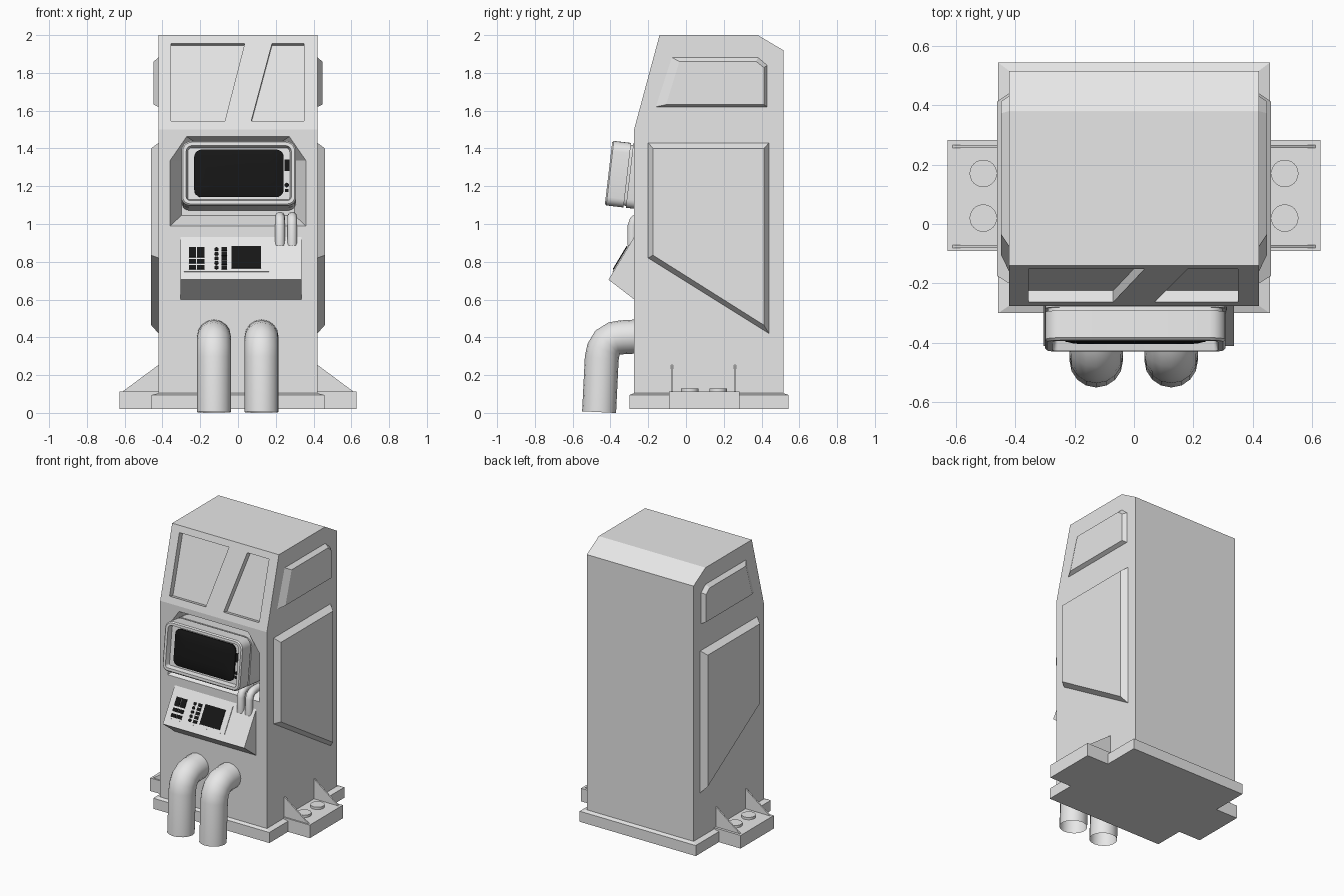
import bpy, bmesh, math
from mathutils import Vector, Matrix

cube = bpy.data.objects.get("Cube")
if cube:
    bpy.data.objects.remove(cube, do_unlink=True)


def material(name, value):
    m = bpy.data.materials.new(name)
    m.use_nodes = True
    color = (value, value, value, 1)
    m.diffuse_color = color
    m.node_tree.nodes["Principled BSDF"].inputs["Base Color"].default_value = color
    return m


GREY = material("light_grey", 0.8)
BLACK = material("black", 0.008)


def loft(name, rings, mat=GREY, matrix=Matrix()):
    """Skin matching rings of points and cap both ends."""
    bm = bmesh.new()
    loops = [[bm.verts.new(matrix @ Vector(p)) for p in r] for r in rings]
    n = len(loops[0])
    for a, b in zip(loops, loops[1:]):
        for i in range(n):
            j = (i + 1) % n
            bm.faces.new((a[i], a[j], b[j], b[i]))
    bm.faces.new(loops[0])
    bm.faces.new(loops[-1])
    bmesh.ops.recalc_face_normals(bm, faces=bm.faces)
    me = bpy.data.meshes.new(name)
    bm.to_mesh(me)
    bm.free()
    me.materials.append(mat)
    ob = bpy.data.objects.new(name, me)
    bpy.context.collection.objects.link(ob)
    return ob


def along_x(pts, x):
    return [(x, y, z) for y, z in pts]


def along_y(pts, y):
    return [(x, y, z) for x, z in pts]


def rect(x0, x1, z0, z1):
    return [(x0, z0), (x1, z0), (x1, z1), (x0, z1)]


def rounded(x0, x1, z0, z1, top, bottom, steps=5):
    """Rounded rectangle with separate top and bottom corner radii."""
    pts = []
    corners = ((x1, z1, top, -1, -1), (x0, z1, top, 1, -1),
               (x0, z0, bottom, 1, 1), (x1, z0, bottom, -1, 1))
    for k, (x, z, r, sx, sz) in enumerate(corners):
        for i in range(steps + 1):
            a = (k + i / steps) * math.pi / 2
            pts.append((x + sx * r + r * math.cos(a), z + sz * r + r * math.sin(a)))
    return pts


def disc(x, z, r, n=12):
    return [(x + r * math.cos(i * math.tau / n), z + r * math.sin(i * math.tau / n))
            for i in range(n)]


def activate(ob):
    bpy.ops.object.select_all(action="DESELECT")
    ob.select_set(True)
    bpy.context.view_layer.objects.active = ob


def cut(target, cutter):
    mod = target.modifiers.new("cut", "BOOLEAN")
    mod.operation, mod.solver, mod.object = "DIFFERENCE", "EXACT", cutter
    activate(target)
    bpy.ops.object.modifier_apply(modifier=mod.name)
    bpy.data.objects.remove(cutter, do_unlink=True)


def pipe(name, x, path, radius):
    cu = bpy.data.curves.new(name, "CURVE")
    cu.dimensions = "3D"
    cu.bevel_depth, cu.bevel_resolution = radius, 6
    sp = cu.splines.new("POLY")
    sp.points.add(len(path) - 1)
    for p, (y, z) in zip(sp.points, path):
        p.co = (x, y, z, 1)
    cu.materials.append(GREY)
    ob = bpy.data.objects.new(name, cu)
    bpy.context.collection.objects.link(ob)
    activate(ob)
    bpy.ops.object.convert(target="MESH")
    bpy.ops.object.shade_smooth_by_angle(angle=math.radians(40))


# Cabinet body
profile = [(-0.275, 0.06), (-0.275, 1.5), (-0.14, 2), (0.38, 2), (0.515, 1.92), (0.515, 0.06)]
body = loft("body", [along_x(profile, -0.42), along_x(profile, 0.42)])

# Recessed upper front panels, sunk square to the sloping face
normal = Vector((0, -0.5, 0.135)).normalized()
for pts in ([(-0.355, 1.545), (-0.07, 1.545), (0.035, 1.955), (-0.355, 1.955)],
            [(0.07, 1.545), (0.35, 1.545), (0.35, 1.955), (0.18, 1.955)]):
    face = [Vector((x, -0.275 + 0.27 * (z - 1.5), z)) for x, z in pts]
    cut(body, loft("panel_cutter", [[p + normal * d for p in face] for d in (0.03, -0.04)]))

# Tapered alcove behind the monitor
def alcove(w, z0, z1, c, d):
    return [(-w, z0), (w, z0), (w, z1 - d), (w - c, z1), (c - w, z1), (-w, z1 - d)]


cut(body, loft("alcove_cutter", [along_y(alcove(0.365, 0.985, 1.465, 0.09, 0.13), -0.283),
                                 along_y(alcove(0.3, 1.045, 1.435, 0.07, 0.1), -0.175)]))

# Base plinth with a slight sloped top
def slab(w, y0, y1, z):
    return [(-w, y0, z), (w, y0, z), (w, y1, z), (-w, y1, z)]


loft("plinth", [slab(0.457, -0.3, 0.543, 0.02), slab(0.457, -0.3, 0.543, 0.095),
                slab(0.42, -0.275, 0.515, 0.104)])

# Raised side panels and bolted feet, mirrored
upper = [(-0.16, 1.62), (-0.075, 1.882), (0.38, 1.882), (0.43, 1.84), (0.43, 1.62)]
upper_in = [(-0.105, 1.632), (-0.035, 1.86), (0.372, 1.86), (0.412, 1.828), (0.412, 1.632)]
lower = [(-0.2, 0.82), (-0.2, 1.43), (0.44, 1.43), (0.44, 0.42)]
lower_in = [(-0.175, 0.835), (-0.175, 1.4), (0.412, 1.4), (0.412, 0.465)]
for side, s in (("left", 1), ("right", -1)):
    loft(side + "_upper_panel", [along_x(upper, s * 0.41), along_x(upper, s * 0.42),
                                 along_x(upper_in, s * 0.447)])
    loft(side + "_lower_panel", [along_x(lower, s * 0.41), along_x(lower, s * 0.42),
                                 along_x(lower_in, s * 0.46)])
    foot = rect(s * 0.4, s * 0.628, 0.02, 0.113)
    loft(side + "_foot", [along_y(foot, -0.09), along_y(foot, 0.283)])
    gusset = [(s * 0.41, 0.11), (s * 0.615, 0.11), (s * 0.41, 0.262)]
    for y in (-0.08, 0.255):
        loft(side + "_gusset", [along_y(gusset, y), along_y(gusset, y + 0.01)])
    for y in (0.02, 0.17):
        ring = disc(s * 0.507, y, 0.046, 24)
        bolt = loft(side + "_bolt", [[(a, b, z) for a, b in ring] for z in (0.1, 0.13)])
        activate(bolt)
        bpy.ops.object.shade_smooth_by_angle(angle=math.radians(30))

# Monitor housing, tilted back, with a seam and a recessed face
tilt = Matrix.Translation((0, -0.41, 1.27)) @ Matrix.Rotation(math.radians(-6.7), 4, "X")


def shell(inset, y):
    return along_y(rounded(-0.3 + inset, 0.308 - inset, -0.172 + inset, 0.172 - inset,
                           0.055 - inset, 0.045 - inset), y)


housing = loft("monitor_housing", [shell(0, 0.24), shell(0, 0.112), shell(0.01, 0.112),
                                   shell(0.01, 0.1), shell(0, 0.1), shell(0, 0.008),
                                   shell(0.008, 0), shell(0.026, 0), shell(0.034, 0.035)],
               matrix=tilt)
screen = loft("monitor_screen",
              [along_y(rounded(-0.232 + i, 0.242 - i, -0.125 + i, 0.128 - i, 0.04, 0.04), y)
               for i, y in ((0, 0.036), (0, 0.026), (0.02, 0.019), (0.07, 0.014))],
              BLACK, tilt)
for ob in (housing, screen):
    activate(ob)
    bpy.ops.object.shade_smooth_by_angle(angle=math.radians(30))


def plate(name, pts, matrix, back, front, mat=BLACK):
    loft(name, [along_y(pts, back), along_y(pts, front)], mat, matrix)


plate("monitor_vent", rect(0.245, 0.272, 0.015, 0.075), tilt, 0.036, 0.028)
plate("monitor_knob", disc(0.258, -0.06, 0.012), tilt, 0.036, 0.028)
plate("monitor_key", rect(0.248, 0.268, -0.098, -0.082), tilt, 0.036, 0.028)

# Wedge console
wedge = [(-0.26, 0.955), (-0.41, 0.705), (-0.26, 0.59)]
loft("console", [along_x(wedge, -0.305), along_x(wedge, 0.336)])

# Console controls, laid out in the plane of the sloping face
slope = Matrix.Translation((0, -0.41, 0.705)) @ Matrix.Rotation(-math.atan2(0.15, 0.25), 4, "X")
plate("control_panel", rect(-0.285, 0.165, 0.048, 0.236), slope, 0.002, -0.005, GREY)
for x in (-0.26, -0.216):
    plate("key_block", rect(x, x + 0.038, 0.135, 0.196), slope, 0, -0.01)
    for z in (0.06, 0.098):
        plate("key_bar", rect(x, x + 0.038, z, z + 0.025), slope, 0, -0.01)
for i in range(5):
    z = 0.072 + i * 0.028
    plate("round_button", disc(-0.114, z, 0.011), slope, 0, -0.01)
    plate("square_button", rect(-0.087, -0.058, z - 0.011, z + 0.011), slope, 0, -0.01)
plate("console_display", rect(-0.035, 0.122, 0.066, 0.202), slope, 0, -0.01)

# Floor conduits and small cable loops
for x in (-0.127, 0.125):
    pipe("floor_conduit", x, [(-0.46, 0.004), (-0.446, 0.29), (-0.437, 0.335), (-0.415, 0.373),
                              (-0.38, 0.394), (-0.34, 0.4), (-0.25, 0.405)], 0.09)
for x in (0.222, 0.287):
    pipe("cable_loop", x, [(-0.285, 0.885), (-0.283, 0.99), (-0.274, 1.018), (-0.255, 1.033),
                           (-0.23, 1.038), (-0.16, 1.038)], 0.026)
